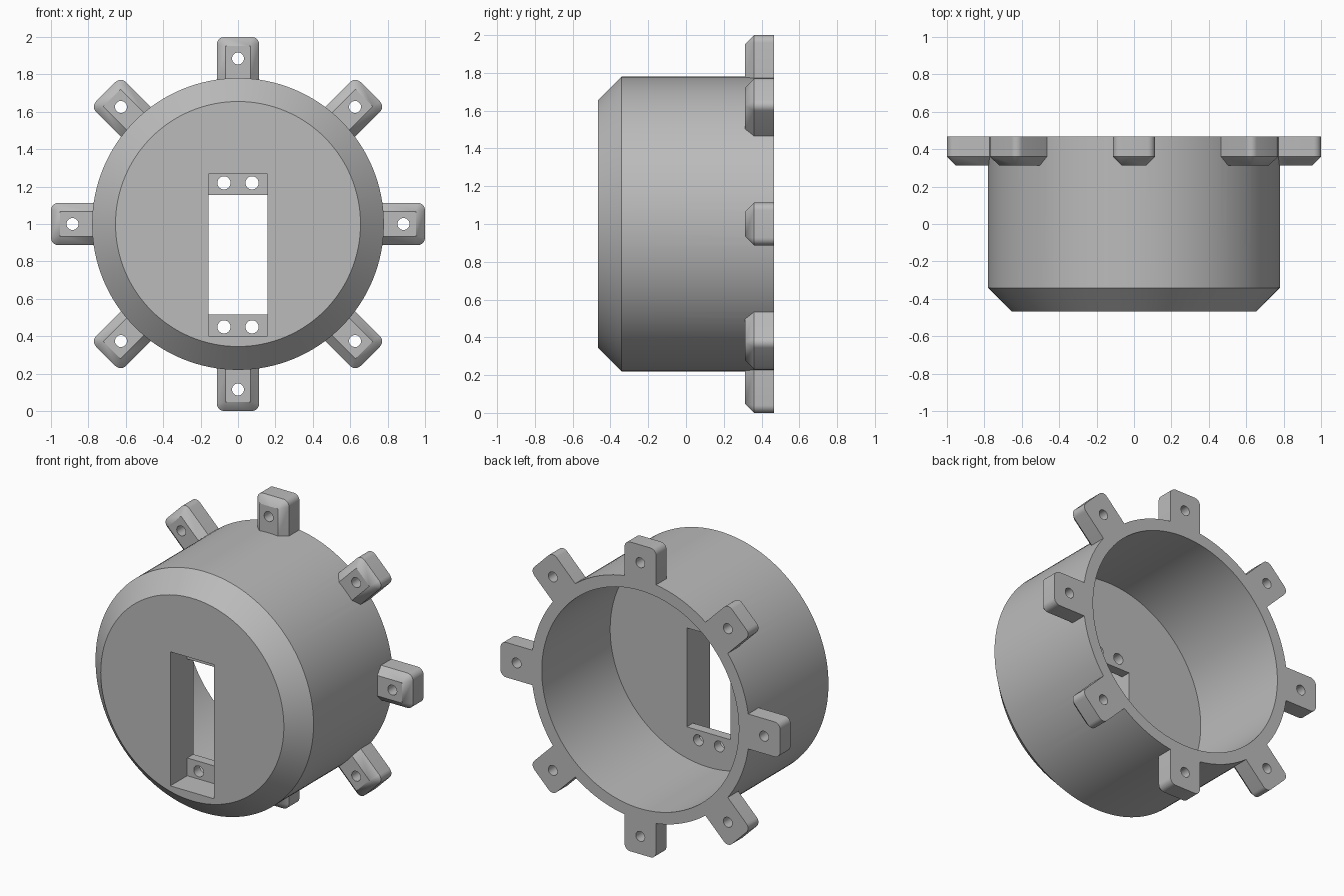
import bpy, bmesh, math
from mathutils import Matrix, Vector

cube = bpy.data.objects.get("Cube")
if cube:
    bpy.data.objects.remove(cube, do_unlink=True)

grey = bpy.data.materials.new("light_grey")
grey.use_nodes = True
colour = (0.5, 0.5, 0.5, 1)
grey.diffuse_color = colour
grey.node_tree.nodes["Principled BSDF"].inputs["Base Color"].default_value = colour

FRONT, BACK = -0.467, 0.467
TAB_FRONT = 0.313
CENTRE = Matrix.Translation((0, 0, 1))


def make_object(name, bm):
    bmesh.ops.remove_doubles(bm, verts=bm.verts, dist=1e-5)
    bmesh.ops.recalc_face_normals(bm, faces=bm.faces)
    mesh = bpy.data.meshes.new(name)
    bm.to_mesh(mesh)
    bm.free()
    mesh.materials.append(grey)
    obj = bpy.data.objects.new(name, mesh)
    bpy.context.collection.objects.link(obj)
    return obj


def lathe(name, profile, steps=128):
    """Spin (radius, y) points around the y axis."""
    bm = bmesh.new()
    verts = [bm.verts.new((r, y, 0)) for r, y in profile]
    edges = [bm.edges.new(pair) for pair in zip(verts, verts[1:])]
    bmesh.ops.spin(bm, geom=verts + edges, cent=(0, 0, 0), axis=(0, 1, 0),
                   angle=math.tau, steps=steps, use_merge=True)
    bm.transform(CENTRE)
    return make_object(name, bm)


def box(name, x, y0, y1, z0, z1):
    bm = bmesh.new()
    size = Matrix.Diagonal((2 * x, y1 - y0, z1 - z0, 1))
    place = Matrix.Translation((0, (y0 + y1) / 2, (z0 + z1) / 2))
    bmesh.ops.create_cube(bm, size=1, matrix=place @ size)
    return make_object(name, bm)


def drill(name, x, z, radius, y0, y1):
    bm = bmesh.new()
    place = Matrix.Translation((x, (y0 + y1) / 2, z)) @ Matrix.Rotation(math.pi / 2, 4, "X")
    bmesh.ops.create_cone(bm, cap_ends=True, segments=32, radius1=radius,
                          radius2=radius, depth=y1 - y0, matrix=place)
    return make_object(name, bm)


def tab(name, angle):
    """Mounting lug with rounded outer corners and a chamfered front."""
    half, inner, outer, rad, cham = 0.113, 0.735, 1.0, 0.04, 0.047
    outline, top = [(-half, inner)], [(-half + cham, inner)]
    for side, start in ((-1, math.pi), (1, math.pi / 2)):
        for i in range(7):
            a = start - i * math.pi / 12
            outline.append((side * (half - rad) + rad * math.cos(a),
                            outer - rad + rad * math.sin(a)))
            top.append((side * (half - cham), outer - cham))
    outline.append((half, inner))
    top.append((half - cham, inner))
    bm = bmesh.new()
    rows = [[bm.verts.new((x, y, z)) for x, z in pts] for pts, y in
            ((outline, BACK), (outline, TAB_FRONT + cham), (top, TAB_FRONT))]
    n = len(outline)
    for low, high in zip(rows, rows[1:]):
        for i in range(n - 1):
            bm.faces.new((low[i], low[i + 1], high[i + 1], high[i]))
    bm.faces.new(rows[0])
    bm.faces.new(rows[2])
    bm.faces.new([row[0] for row in rows] + [row[-1] for row in reversed(rows)])
    bm.transform(CENTRE @ Matrix.Rotation(angle, 4, "Y"))
    return make_object(name, bm)


def combine(target, tool, operation):
    tool.hide_render = True
    mod = target.modifiers.new(operation, "BOOLEAN")
    mod.operation, mod.solver, mod.object = operation, "EXACT", tool
    bpy.context.view_layer.objects.active = target
    bpy.ops.object.modifier_apply(modifier=mod.name)
    bpy.data.objects.remove(tool, do_unlink=True)


# Cup-shaped housing with chamfered front rim and open back
FLOOR = -0.232
housing = lathe("housing", [(0, FRONT), (0.655, FRONT), (0.78, -0.342), (0.78, BACK),
                            (0.705, BACK), (0.705, FLOOR), (0, FLOOR)])

# Ring of eight drilled mounting tabs
for i in range(8):
    angle = i * math.tau / 8
    combine(housing, tab("mounting_tab", angle), "UNION")
    spot = CENTRE @ Matrix.Rotation(angle, 4, "Y") @ Vector((0, 0, 0.885))
    combine(housing, drill("tab_hole", spot.x, spot.z, 0.032, 0.2, 0.6), "DIFFERENCE")

# Recessed slot: wide pocket in front, shorter opening through the floor
combine(housing, box("slot_recess", 0.157, -0.6, -0.295, 0.4, 1.267), "DIFFERENCE")
combine(housing, box("slot_opening", 0.157, -0.6, -0.1, 0.515, 1.155), "DIFFERENCE")

# Pairs of screw holes in the two slot ledges
for z in (0.45, 1.22):
    for x in (-0.075, 0.075):
        combine(housing, drill("screw_hole", x, z, 0.035, -0.4, -0.1), "DIFFERENCE")

bpy.ops.object.select_all(action="DESELECT")
housing.select_set(True)
bpy.context.view_layer.objects.active = housing
bpy.ops.object.shade_smooth_by_angle(angle=math.radians(25))
